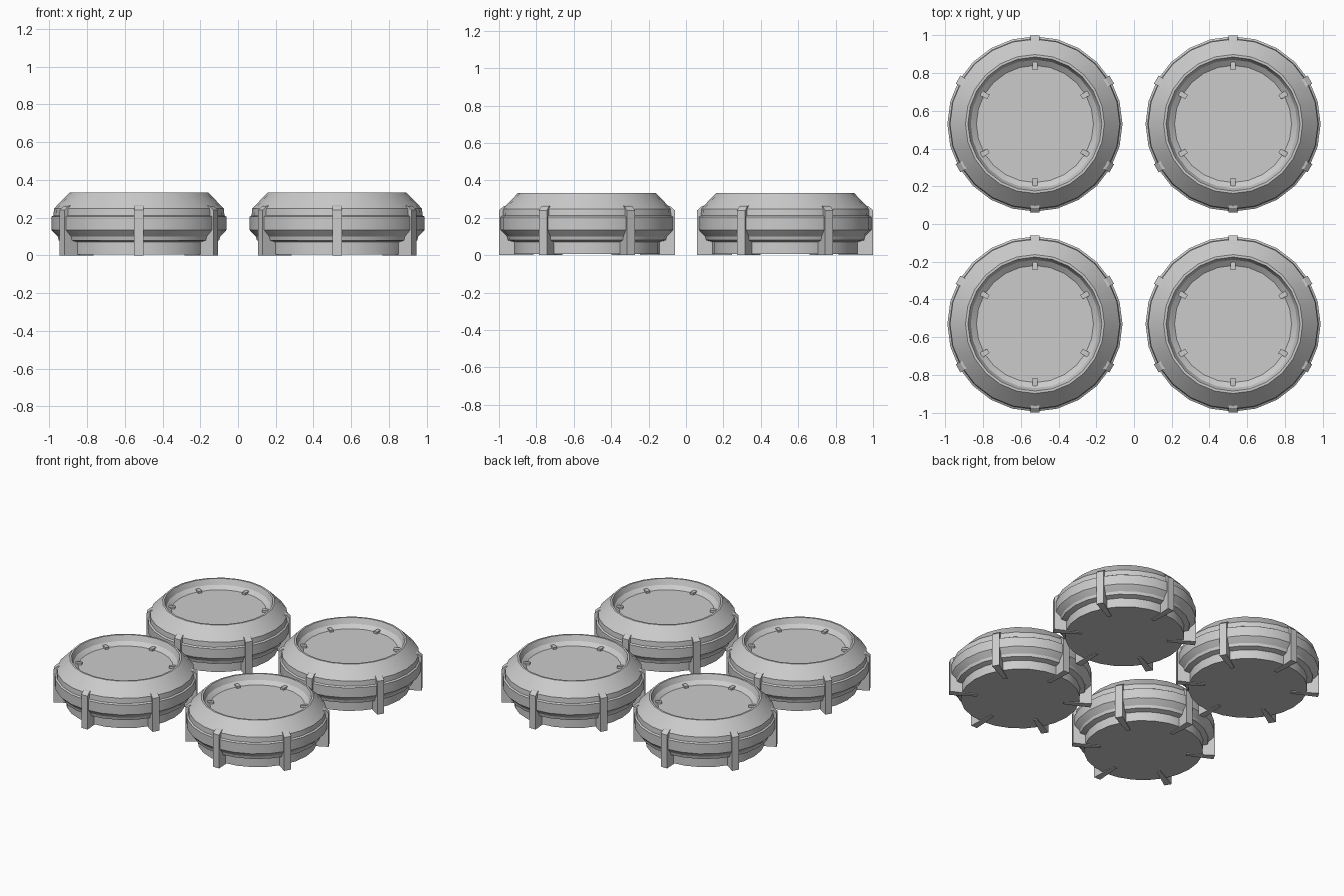
import bpy, bmesh
from math import cos, sin, pi, radians

if "Cube" in bpy.data.objects:
    bpy.data.objects.remove(bpy.data.objects["Cube"])

SIDES = 24
CX, CY = 0.525, 0.53

# (radius, height) outline of one round foot, bottom centre to top centre
BODY = [(0, .005), (.39, .005), (.39, .07), (.425, .08), (.43, .10), (.455, .125),
        (.464, .135), (.464, .205), (.453, .212), (.45, .248), (.368, .333),
        (.355, .333), (.34, .295), (.31, .272), (0, .272)]
# (radius, height, half width) side outline of one tapered rib
RIB = [(.285, 0, .013), (.47, 0, .025), (.47, .24, .025), (.445, .262, .024),
       (.36, .28, .017), (.33, .286, .014), (.285, .286, .013)]


def finish(bm, name, location):
    bmesh.ops.recalc_face_normals(bm, faces=bm.faces)
    mesh = bpy.data.meshes.new(name)
    bm.to_mesh(mesh)
    bm.free()
    obj = bpy.data.objects.new(name, mesh)
    bpy.context.collection.objects.link(obj)
    obj.location = location
    bpy.ops.object.select_all(action='DESELECT')
    obj.select_set(True)
    bpy.context.view_layer.objects.active = obj
    bpy.ops.object.shade_smooth_by_angle(angle=radians(25))
    return obj


def round_body(name, location):
    bm = bmesh.new()
    verts = [bm.verts.new((r, 0, z)) for r, z in BODY]
    edges = [bm.edges.new(pair) for pair in zip(verts, verts[1:])]
    bmesh.ops.spin(bm, geom=verts + edges, cent=(0, 0, 0), axis=(0, 0, 1),
                   angle=2 * pi, steps=SIDES, use_merge=True)
    bmesh.ops.remove_doubles(bm, verts=bm.verts, dist=1e-5)
    return finish(bm, name, location)


def ribs(name, location):
    bm = bmesh.new()
    for k in range(6):
        a = radians(30 + 60 * k)
        left, right = [[bm.verts.new((r * cos(a) - s * w * sin(a),
                                      r * sin(a) + s * w * cos(a), z))
                        for r, z, w in RIB] for s in (-1, 1)]
        bm.faces.new(left)
        bm.faces.new(right[::-1])
        n = len(RIB)
        for i in range(n):
            j = (i + 1) % n
            bm.faces.new((left[i], right[i], right[j], left[j]))
    return finish(bm, name, location)


# four identical round feet, each with six clamp ribs
for sx, side in ((-1, "left"), (1, "right")):
    for sy, end in ((-1, "front"), (1, "back")):
        where = (sx * CX, sy * CY, 0)
        round_body(f"{end}_{side}_body", where)
        ribs(f"{end}_{side}_ribs", where)
